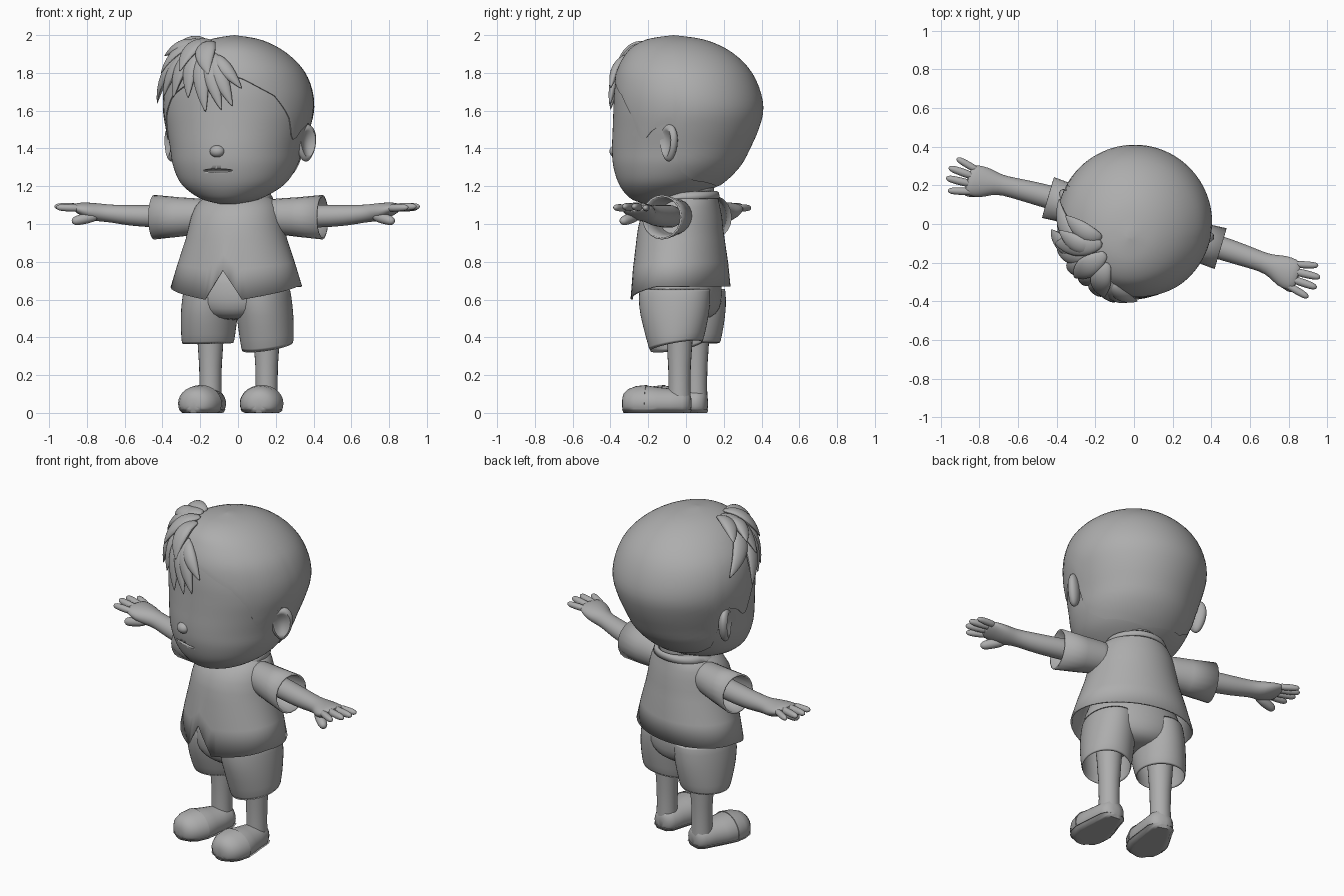
import bpy, bmesh, math
from mathutils import Vector as V, Matrix

if "Cube" in bpy.data.objects:
    bpy.data.objects.remove(bpy.data.objects["Cube"])

TURN = Matrix.Rotation(math.radians(-16.5), 4, 'Z')   # whole figure is turned a little
grey = bpy.data.materials.new("plain grey")
grey.diffuse_color = (0.42, 0.42, 0.42, 1)
grey.use_nodes = True
grey.node_tree.nodes["Principled BSDF"].inputs["Base Color"].default_value = grey.diffuse_color


def make(name, bm, sub=0, thick=0):
    bmesh.ops.remove_doubles(bm, verts=bm.verts, dist=1e-5)
    bmesh.ops.recalc_face_normals(bm, faces=bm.faces)
    bm.transform(TURN)
    me = bpy.data.meshes.new(name)
    bm.to_mesh(me)
    bm.free()
    me.shade_smooth()
    me.set_sharp_from_angle(angle=math.radians(50))
    me.materials.append(grey)
    ob = bpy.data.objects.new(name, me)
    bpy.context.collection.objects.link(ob)
    if thick:
        m = ob.modifiers.new("thickness", 'SOLIDIFY')
        m.thickness = thick
    if sub:
        ob.modifiers.new("smooth", 'SUBSURF').levels = sub
        ob.modifiers["smooth"].render_levels = sub
    return ob


def loft(name, rows, caps=True, sub=0, thick=0):
    bm = bmesh.new()
    vs = [[bm.verts.new(p) for p in r] for r in rows]
    n = len(rows[0])
    for a, b in zip(vs, vs[1:]):
        for i in range(n):
            bm.faces.new((a[i], a[(i + 1) % n], b[(i + 1) % n], b[i]))
    if caps:
        bm.faces.new(vs[0])
        bm.faces.new(vs[-1])
    return make(name, bm, sub, thick)


def ring(c, side, up, n=20):
    c, side, up = V(c), V(side), V(up)
    return [c + side * math.cos(2 * math.pi * i / n) + up * math.sin(2 * math.pi * i / n)
            for i in range(n)]


def flat(x, y, z, a, b):          # horizontal ring
    return ring((x, y, z), (a, 0, 0), (0, b, 0), 24)


def across(x, y, z, ry, rz):      # ring facing along x
    return ring((x, y, z), (0, ry, 0), (0, 0, rz))


def ball(name, loc, scale):
    bm = bmesh.new()
    bmesh.ops.create_uvsphere(bm, u_segments=24, v_segments=14, radius=1)
    bm.transform(Matrix.Translation(loc) @ Matrix.Diagonal((*scale, 1)))
    return make(name, bm)


# Head surface: z, half width, front y, back y
HEAD = [(1.10, .05, -.22, -.10), (1.12, .14, -.29, .0), (1.16, .22, -.335, .10),
        (1.22, .29, -.37, .20), (1.31, .335, -.395, .29), (1.40, .355, -.40, .34),
        (1.50, .38, -.395, .385), (1.60, .40, -.39, .41), (1.70, .395, -.385, .395),
        (1.80, .36, -.37, .35), (1.88, .295, -.335, .28), (1.94, .215, -.285, .19),
        (1.98, .12, -.20, .08), (2.0, 0, -.07, -.07)]
MID = V((0, 0, 1.55))
TOP = len(HEAD) - 1


def on_head(u, deg, k=1.0):
    i = min(int(u), TOP - 1)
    f = u - i
    p = [HEAD[max(0, min(TOP, i + j))] for j in (-1, 0, 1, 2)]
    z, a, yf, yb = [.5 * (2 * q + (r - o) * f + (2 * o - 5 * q + 4 * r - s) * f * f
                          + (3 * q - o - 3 * r + s) * f ** 3) for o, q, r, s in zip(*p)]
    t = math.radians(deg)
    pt = V((a * math.sin(t), (yf + yb) / 2 - (yb - yf) / 2 * math.cos(t), z))
    return MID + (pt - MID) * k


def lerp_keys(keys, x):
    for (x0, y0), (x1, y1) in zip(keys, keys[1:]):
        if x <= x1:
            return y0 + (y1 - y0) * (x - x0) / (x1 - x0)
    return keys[-1][1]


def level(z):
    return lerp_keys([(h[0], i) for i, h in enumerate(HEAD)], z)


COLS = [i * 3.75 - 180 for i in range(96)]
head = loft("head", [[on_head(i / 4, d, .985) for d in COLS] for i in range(TOP * 4 + 1)])

# Mouth slit
slit = ball("mouth_cutter", (0, -.39, 1.283), (.09, .045, .009))
slit.hide_render = True
slit.hide_viewport = True
cut = head.modifiers.new("mouth", 'BOOLEAN')
cut.operation, cut.object, cut.solver = 'DIFFERENCE', slit, 'EXACT'
ball("nose", (0, -.388, 1.385), (.04, .033, .032))

# Hair cap, cut along a hairline given as (angle from front, height)
LINE = [(0, 1.80), (20, 1.77), (45, 1.68), (60, 1.56), (68, 1.46), (73, 1.44), (80, 1.50),
        (92, 1.54), (98, 1.50), (104, 1.36), (112, 1.28), (130, 1.23), (180, 1.20)]
rows = []
for v, k in [(0, .965), (0, .998)] + [(j / 28, 1.0) for j in range(1, 29)]:
    row = []
    for d in COLS:
        u0 = level(lerp_keys(LINE, abs(d)))
        row.append(on_head(u0 + (TOP - u0) * v, d, k))
    rows.append(row)
loft("hair", rows, caps=False)

# Fringe locks: start angle, start z, tip angle, tip z, width, lift
LOCKS = [(-50, 1.93, -92, 1.72, .055, .05), (-55, 1.95, -72, 1.84, .05, .16),
         (-50, 1.93, -68, 1.63, .055, .08), (-45, 1.93, -54, 1.66, .05, .06),
         (-38, 1.93, -38, 1.66, .055, .06), (-30, 1.93, -23, 1.66, .05, .05),
         (-20, 1.92, -8, 1.59, .05, .05), (-14, 1.91, 4, 1.60, .045, .05),
         (-8, 1.90, 12, 1.62, .045, .04), (-5, 1.89, 19, 1.71, .04, .04),
         (-60, 1.97, -60, 1.77, .06, .12), (-40, 1.97, -32, 1.78, .06, .11),
         (-25, 1.96, -6, 1.77, .06, .09), (-70, 1.97, -85, 1.86, .05, .13)]
for d0, z0, d1, z1, w, lift in LOCKS:
    pts = [on_head(level(z0) + (level(z1) - level(z0)) * f, d0 + (d1 - d0) * f, 1 + lift * f ** .6)
           for f in [j / 7 for j in range(8)]]
    rings = []
    for j, size in enumerate((.3, .7, .9, 1, .95, .75, .45, .06)):
        along = pts[min(j + 1, 7)] - pts[max(j - 1, 0)]
        out = (pts[j] - MID).normalized()
        side = along.cross(out).normalized()
        rings.append(ring(pts[j], side * w * size, out * .028 * size, 12))
    loft("fringe_lock", rings, sub=1)

loft("neck", [flat(0, .03, z, .115, .12) for z in (1.02, 1.15, 1.25)])

# Shirt body: flared, notched hem at the front
N = 64


def hem(d):
    d = abs(d)
    return .755 - .155 * d / 16.875 if d < 16.9 else .60 + .07 * min(1, (d - 16.875) / 65)


def oval(a, b, cy, d, z):
    t = math.radians(d)
    return V((a * math.sin(t), cy - b * math.cos(t), z))


DEG = [i * 360 / N - 180 for i in range(N)]
rows = [[oval(.355, .255, -.03, d, hem(d)) for d in DEG],
        [oval(.315, .246, -.03, d, .5 * hem(d) + .46) for d in DEG]]
for z, a, b, cy in [(.92, .272, .23, -.03), (.98, .257, .222, -.03), (1.04, .243, .212, -.025),
                    (1.09, .225, .192, -.015), (1.125, .20, .17, 0), (1.15, .16, .145, .02),
                    (1.165, .125, .13, .03)]:
    rows.append([oval(a, b, cy, d, z) for d in DEG])
loft("shirt", rows, caps=False, thick=.01)


# Collar with two rounded front flaps
def flap(d):
    return math.sin(math.radians(min(abs(d), 90) * 2))


loft("collar", [[oval(.128, .135, .03, d, 1.175) for d in DEG],
                [oval(.165, .155, .02, d, 1.165 - .01 * flap(d)) for d in DEG],
                [oval(.185 + .045 * flap(d), .165 + .045 * flap(d), .012, d,
                      1.135 - .06 * flap(d)) for d in DEG]], caps=False, thick=.01)

# Seat of the shorts
loft("shorts_seat", [flat(0, -.02, z, a, b) for z, a, b in
                     [(.80, .25, .18), (.68, .285, .205), (.58, .29, .205),
                      (.52, .22, .18), (.49, .1, .12)]], sub=1)

SHOE = [(-.285, .02, .02), (-.278, .055, .05), (-.255, .083, .073), (-.215, .104, .088),
        (-.16, .112, .094), (-.10, .102, .085), (-.03, .086, .078), (.03, .075, .075),
        (.06, .055, .06), (.07, .02, .03)]


def shoe(name, x, splay, keys, k, low, high):
    spin = Matrix.Rotation(math.radians(splay), 4, 'Z')
    rings = []
    for y, w, h in keys:
        r = ring((0, y * k, .05), (w * k, 0, 0), (0, 0, h * k), 28)
        rings.append([V((x, 0, 0)) + spin @ V((p.x, p.y, min(high, max(low, p.z)))) for p in r])
    loft(name, rings)


for s in (1, -1):
    # Sleeve, open at the cuff
    loft("sleeve", [across(s * x, .005, z, ry, rz) for x, z, ry, rz in
                    [(.14, 1.04, .08, .085), (.22, 1.04, .09, .095), (.32, 1.037, .1, .104),
                     (.465, 1.036, .11, .118)]], caps=False, thick=.01)
    # Arm and palm
    loft("arm", [across(s * x, y, z, ry, rz) for x, y, z, ry, rz in
                 [(.2, .01, 1.04, .065, .065), (.45, .01, 1.04, .062, .06),
                  (.6, .005, 1.045, .057, .056), (.70, 0, 1.055, .05, .047),
                  (.75, -.005, 1.06, .06, .048), (.80, -.015, 1.065, .083, .048),
                  (.86, -.02, 1.08, .085, .036), (.895, -.02, 1.088, .07, .02)]], sub=1)
    # Fingers and thumb: root, tip, radius
    for name, a, b, r in [("finger", (.85, .035, 1.085), (.975, .065, 1.085), .019),
                          ("finger", (.85, 0, 1.088), (1.002, .008, 1.093), .021),
                          ("finger", (.85, -.04, 1.088), (1.0, -.047, 1.093), .021),
                          ("finger", (.84, -.075, 1.083), (.972, -.108, 1.088), .02),
                          ("thumb", (.76, -.04, 1.045), (.89, -.095, 1.012), .029)]:
        a, b = V((s * a[0], *a[1:])), V((s * b[0], *b[1:]))
        side = (b - a).cross(V((0, 0, 1))).normalized()
        up = side.cross(b - a).normalized()
        loft(name, [ring(a.lerp(b, f), side * r * k, up * r * k, 12) for f, k in
                    [(0, .9), (.4, 1.05), (.8, .95), (.94, .7), (1, .2)]], sub=1)
    # Ear: flattened ball with a hollow, its rear edge turned outwards
    bm = bmesh.new()
    bmesh.ops.create_uvsphere(bm, u_segments=28, v_segments=18, radius=1)
    back, out = V((s * .6, .8, 0)), V((s * .8, -.6, 0))
    for v in bm.verts:
        x, y, z = v.co
        if z > 0:
            z -= .95 * max(0, 1 - (math.hypot(x, y) / .75) ** 2)
        v.co = V((s * .37, .015, 1.43)) + back * x * (.062 + .014 * y) + V((0, 0, y * .1)) + out * z * .036
    make("ear", bm)
    # Shorts leg, the left one with a slanted hem
    tilt = .03 if s > 0 else .004
    loft("shorts_leg", [flat(s * .14, -.02, .66, .145, .195), flat(s * .15, -.02, .56, .15, .195),
                        flat(s * .158, -.015, .47, .148, .175),
                        ring((s * .165, -.005, .345 if s > 0 else .362), (.14, 0, tilt * .5),
                             (0, .142, tilt), 24)], caps=False, sub=1, thick=.01)
    # Leg
    loft("leg", [flat(s * .155, .01, z, r, r) for z, r in
                 [(.07, .06), (.15, .058), (.25, .06), (.4, .07), (.55, .085)]])
    # Shoe with toe cap and sole
    x, splay = (.15, 10) if s > 0 else (-.15, -2)
    shoe("shoe", x, splay, SHOE, 1, .01, 1)
    shoe("toe_cap", x, splay, SHOE[:5], 1.04, .012, 1)
    shoe("shoe_sole", x, splay, SHOE, 1.04, 0, .018)
